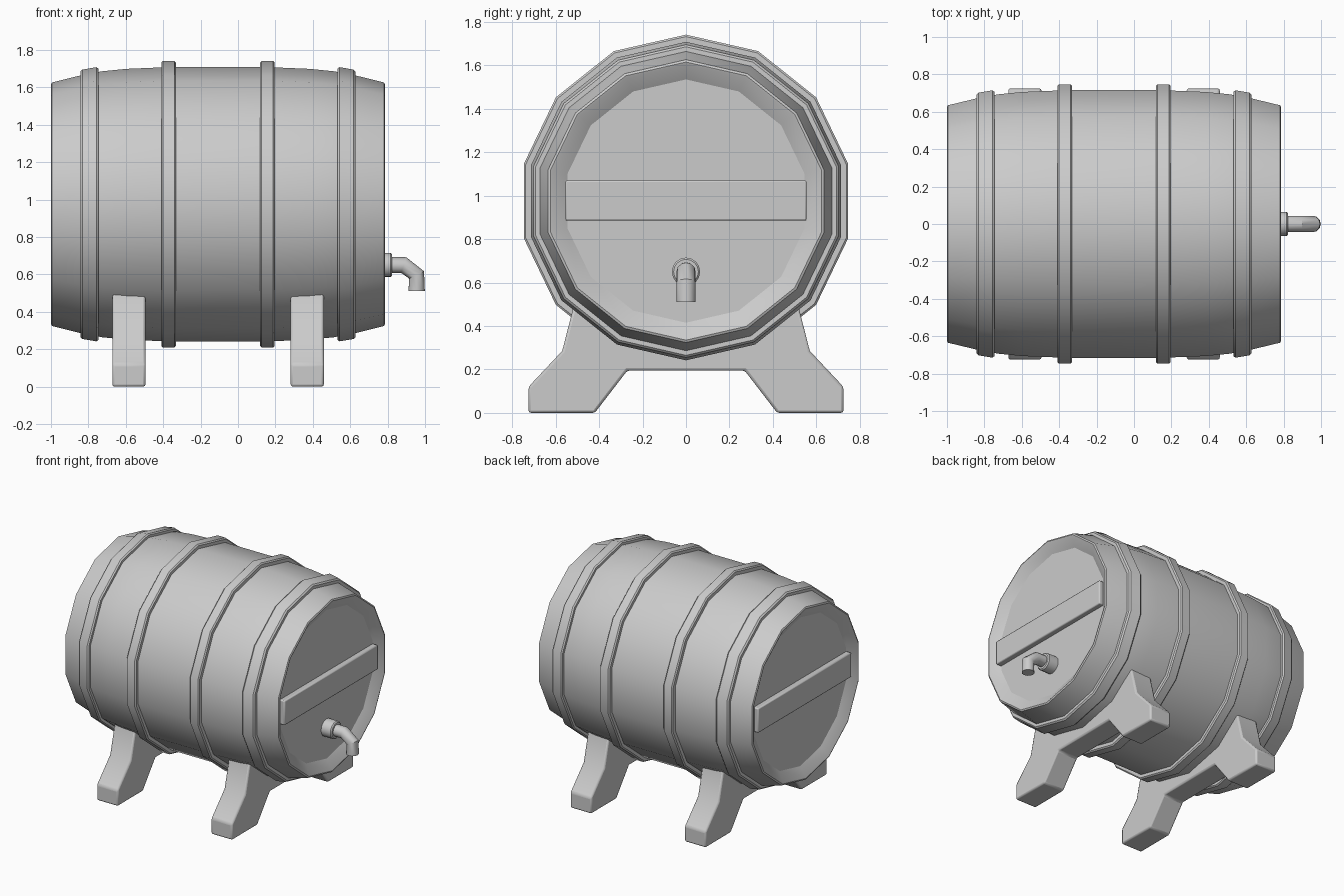
import bpy, bmesh, math

if "Cube" in bpy.data.objects:
    bpy.data.objects.remove(bpy.data.objects["Cube"])

CX, CZ = -0.107, 0.975   # barrel centre
SIDES = 14


def finish(name, bm, angle=32, bevel=0.0):
    bmesh.ops.recalc_face_normals(bm, faces=bm.faces)
    me = bpy.data.meshes.new(name)
    bm.to_mesh(me)
    bm.free()
    ob = bpy.data.objects.new(name, me)
    bpy.context.collection.objects.link(ob)
    if bevel:
        m = ob.modifiers.new("bevel", 'BEVEL')
        m.width = bevel
        m.segments = 2
        m.limit_method = 'ANGLE'
        m.angle_limit = math.radians(32)
    bpy.ops.object.select_all(action='DESELECT')
    ob.select_set(True)
    bpy.context.view_layer.objects.active = ob
    bpy.ops.object.shade_smooth_by_angle(angle=math.radians(angle))
    return ob


def lathe(name, profile, z=CZ, sides=SIDES, loop=False):
    """Spin (x, radius) points about the x axis; capped, or closed as a ring."""
    bm = bmesh.new()
    rings = []
    for x, r in profile:
        ang = [2 * math.pi * i / sides for i in range(sides)]
        rings.append([bm.verts.new((x, r * math.sin(a), z + r * math.cos(a))) for a in ang])
    pairs = list(zip(rings, rings[1:]))
    if loop:
        pairs.append((rings[-1], rings[0]))
    else:
        bm.faces.new(rings[0])
        bm.faces.new(rings[-1])
    for a, b in pairs:
        for i in range(sides):
            j = (i + 1) % sides
            bm.faces.new((a[i], a[j], b[j], b[i]))
    return finish(name, bm)


def box(name, lo, hi, bevel):
    bm = bmesh.new()
    bmesh.ops.create_cube(bm, size=1)
    for v in bm.verts:
        v.co = [lo[k] + (v.co[k] + 0.5) * (hi[k] - lo[k]) for k in range(3)]
    return finish(name, bm, bevel=bevel)


# Barrel body: bulged staves, chamfered rim, recessed heads
half = [(0.845, 0.56), (0.889, 0.63), (0.893, 0.64), (0.888, 0.651), (0.73, 0.69),
        (0.62, 0.711), (0.49, 0.724), (0.25, 0.734)]
lathe("barrel_body", [(CX - u, r) for u, r in half] + [(CX + u, r) for u, r in reversed(half)])

# Hoops and head bars, mirrored about the barrel middle
for s, side in ((-1, "back"), (1, "front")):
    outer = [(0.735, 0.66), (0.735, 0.71), (0.725, 0.72), (0.65, 0.733), (0.64, 0.726), (0.64, 0.66)]
    inner = [(0.303, 0.70), (0.303, 0.757), (0.295, 0.766), (0.233, 0.766), (0.224, 0.757), (0.224, 0.70)]
    lathe("outer_hoop_" + side, [(CX + s * u, r) for u, r in outer], loop=True)
    lathe("inner_hoop_" + side, [(CX + s * u, r) for u, r in inner], loop=True)
    xs = sorted((CX + s * 0.83, CX + s * 0.885))
    box("head_bar_" + side, (xs[0], -0.555, 0.885), (xs[1], 0.555, 1.07), 0.008)

# Cradle stands: one half outline (y, z), mirrored in y, extruded along x
right = [(0.27, 0.195), (0.42, 0.0), (0.725, 0.0), (0.725, 0.12), (0.57, 0.285),
         (0.515, 0.50), (0.29, 0.34), (0.0, 0.27)]
outline = right + [(-y, z) for y, z in reversed(right[:-1])]
for x0, side in ((-0.672, "back"), (0.282, "front")):
    bm = bmesh.new()
    face = bm.faces.new([bm.verts.new((x0, y, z)) for y, z in outline])
    ext = bmesh.ops.extrude_face_region(bm, geom=[face], use_keep_orig=True)
    for v in ext["geom"]:
        if isinstance(v, bmesh.types.BMVert):
            v.co.x += 0.177
    finish("cradle_stand_" + side, bm, bevel=0.012)

# Tap: flange and bent spout
lathe("tap_flange", [(0.73, 0.065), (0.815, 0.065), (0.823, 0.057), (0.823, 0.03)], z=0.65, sides=16)
cu = bpy.data.curves.new("tap_spout", 'CURVE')
cu.dimensions = '3D'
cu.bevel_depth = 0.044
cu.bevel_resolution = 4
cu.use_fill_caps = True
path = [(0.75, 0.65), (0.886, 0.65), (0.955, 0.597), (0.955, 0.51)]
sp = cu.splines.new('POLY')
sp.points.add(len(path) - 1)
for p, (x, z) in zip(sp.points, path):
    p.co = (x, 0, z, 1)
spout = bpy.data.objects.new("tap_spout", cu)
bpy.context.collection.objects.link(spout)
bpy.ops.object.select_all(action='DESELECT')
spout.select_set(True)
bpy.context.view_layer.objects.active = spout
bpy.ops.object.convert(target='MESH')
bpy.ops.object.shade_smooth_by_angle(angle=math.radians(35))
